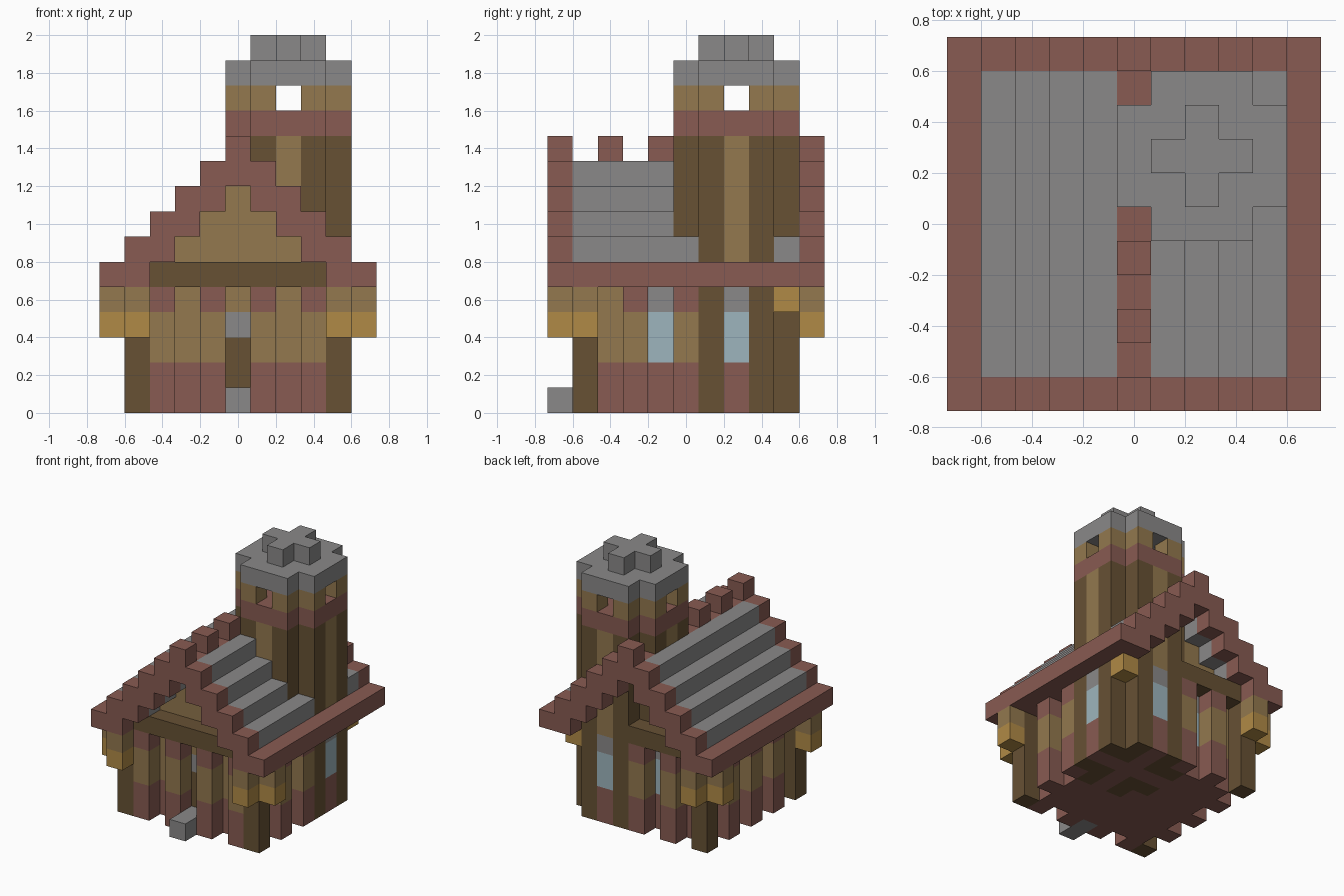
import bpy
from mathutils import Vector

if "Cube" in bpy.data.objects:
    bpy.data.objects.remove(bpy.data.objects["Cube"], do_unlink=True)

U = 2 / 15  # edge of one building block


def make_material(name, rgb):
    lin = [((c / 255 + 0.055) / 1.055) ** 2.4 for c in rgb]
    mat = bpy.data.materials.new(name)
    mat.use_nodes = True
    mat.diffuse_color = (*lin, 1)
    mat.node_tree.nodes["Principled BSDF"].inputs["Base Color"].default_value = (*lin, 1)
    return mat


MATERIALS = {
    "brick": make_material("red brick", (136, 91, 82)),
    "stone": make_material("grey stone", (138, 137, 137)),
    "plaster": make_material("tan plaster", (147, 120, 78)),
    "timber": make_material("dark timber", (103, 81, 52)),
    "amber": make_material("amber lamp", (176, 138, 70)),
    "glass": make_material("pale glass", (157, 181, 189)),
}
blocks = {}  # (x, y, z) -> (part, material); later parts replace earlier ones


def fill(part, mat, xs, ys, zs):
    """Fill an inclusive range of blocks; a single number means one row."""
    spans = [(s, s) if isinstance(s, int) else s for s in (xs, ys, zs)]
    for x in range(spans[0][0], spans[0][1] + 1):
        for y in range(spans[1][0], spans[1][1] + 1):
            for z in range(spans[2][0], spans[2][1] + 1):
                blocks[x, y, z] = (part, mat)


def column(part, x, y, *runs):
    """Stack runs of (material, height) from the ground."""
    z = 0
    for mat, height in runs:
        fill(part, mat, x, y, (z, z + height - 1))
        z += height


PANEL = (("brick", 2), ("plaster", 3))
RIB = (("brick", 2), ("plaster", 2), ("brick", 1))
WINDOW = (("brick", 2), ("glass", 2), ("stone", 1))
DOOR = (("brick", 1), ("timber", 2), ("stone", 1), ("plaster", 1))

# Solid core of the house
fill("house_core", "brick", (-3, 3), (-3, 3), 0)
fill("house_core", "plaster", (-3, 3), (-3, 3), (1, 5))

# Four walls: ribs stand one block proud of the panels
SIDES = {
    "front_wall": (lambda t, d: (t, -d), (-3, -1, 1, 3), ()),
    "right_wall": (lambda t, d: (d, t), (-2, 0), (-1,)),
    "back_wall": (lambda t, d: (t, d), (-2, 0), (-1,)),
    "left_wall": (lambda t, d: (-d, t), (-2, 0, 2), (-1, 1)),
}
for part, (place, ribs, windows) in SIDES.items():
    for t in range(-3, 4):
        if t in ribs:
            column(part, *place(t, 4), *RIB)
        else:
            column(part, *place(t, 3), *(WINDOW if t in windows else PANEL))
column("front_door", 0, -3, *DOOR)
fill("door_step", "stone", 0, (-5, -4), 0)

# Corner posts with a pair of lamps on brackets
for sx, sy in ((-1, -1), (1, -1), (-1, 1)):
    column("corner_posts", 4 * sx, 4 * sy, ("timber", 5))
    for x, y in ((5 * sx, 4 * sy), (4 * sx, 5 * sy)):
        fill("lamps", "amber", x, y, 3)
        fill("lamp_brackets", "plaster", x, y, 4)

# Gable ends and tie beams
for z in range(6, 9):
    fill("gable", "plaster", (z - 8, 8 - z), (-3, 3), z)
for y in (-4, 4):
    fill("tie_beams", "timber", (-3, 3), y, 5)

# Stepped roof with brick eaves and verges
for s in (-1, 1):
    for z in range(5, 10):
        for x in (s * (10 - z), s * (9 - z)):
            fill("roof_eaves" if z == 5 else "roof_steps",
                 "brick" if z == 5 else "stone", x, (-4, 4), z)
            for y in (-5, 5):
                fill("roof_verges", "brick", x, y, z)

# Ridge with raised crests
fill("roof_ridge", "brick", 0, (-5, 5), 9)
for y in (-5, -3, -1, 5):
    fill("roof_ridge", "brick", 0, y, 10)

# Round-cornered tower in the back corner
C = 2  # tower centre on both axes
for dx in range(-2, 3):
    for dy in range(-2, 3):
        if abs(dx) == abs(dy) == 2:
            continue
        x, y = C + dx, C + dy
        middle = dx == 0 or dy == 0
        if middle:
            column("tower_shaft", x, y, *WINDOW, ("plaster", 6))
        else:
            column("tower_shaft", x, y, ("timber", 11))
            if max(abs(dx), abs(dy)) == 2:
                fill("belfry_posts", "plaster", x, y, 12)
        fill("tower_band", "brick", x, y, 11)
        fill("tower_cap", "stone", x, y, 13)
        if abs(dx) + abs(dy) <= 1:
            fill("tower_finial", "stone", x, y, 14)

# Single lamp tucked under the eave beside the tower
fill("tower_lamp", "amber", 4, 4, 4)


def build(part):
    """Make one object from the exposed faces of a part's blocks."""
    verts, faces, slots, index = [], [], [], {}
    names = sorted({m for p, m in blocks.values() if p == part})
    for cell, (owner, mat) in blocks.items():
        if owner != part:
            continue
        for axis in range(3):
            for sign in (-1, 1):
                near = list(cell)
                near[axis] += sign
                if tuple(near) in blocks:
                    continue
                quad = []
                for a, b in ((-1, -1), (1, -1), (1, 1), (-1, 1)):
                    p = Vector(cell)
                    p[axis] += sign / 2
                    p[(axis + 1) % 3] += a / 2
                    p[(axis + 2) % 3] += b / 2
                    p.z += 0.5
                    key = tuple(p)
                    if key not in index:
                        index[key] = len(verts)
                        verts.append(p * U)
                    quad.append(index[key])
                faces.append(quad[::sign])
                slots.append(names.index(mat))
    if not faces:
        return
    mesh = bpy.data.meshes.new(part)
    mesh.from_pydata(verts, [], faces)
    for name in names:
        mesh.materials.append(MATERIALS[name])
    for poly, slot in zip(mesh.polygons, slots):
        poly.material_index = slot
    mesh.update()
    bpy.context.collection.objects.link(bpy.data.objects.new(part, mesh))


for part in sorted({p for p, m in blocks.values()}):
    build(part)
